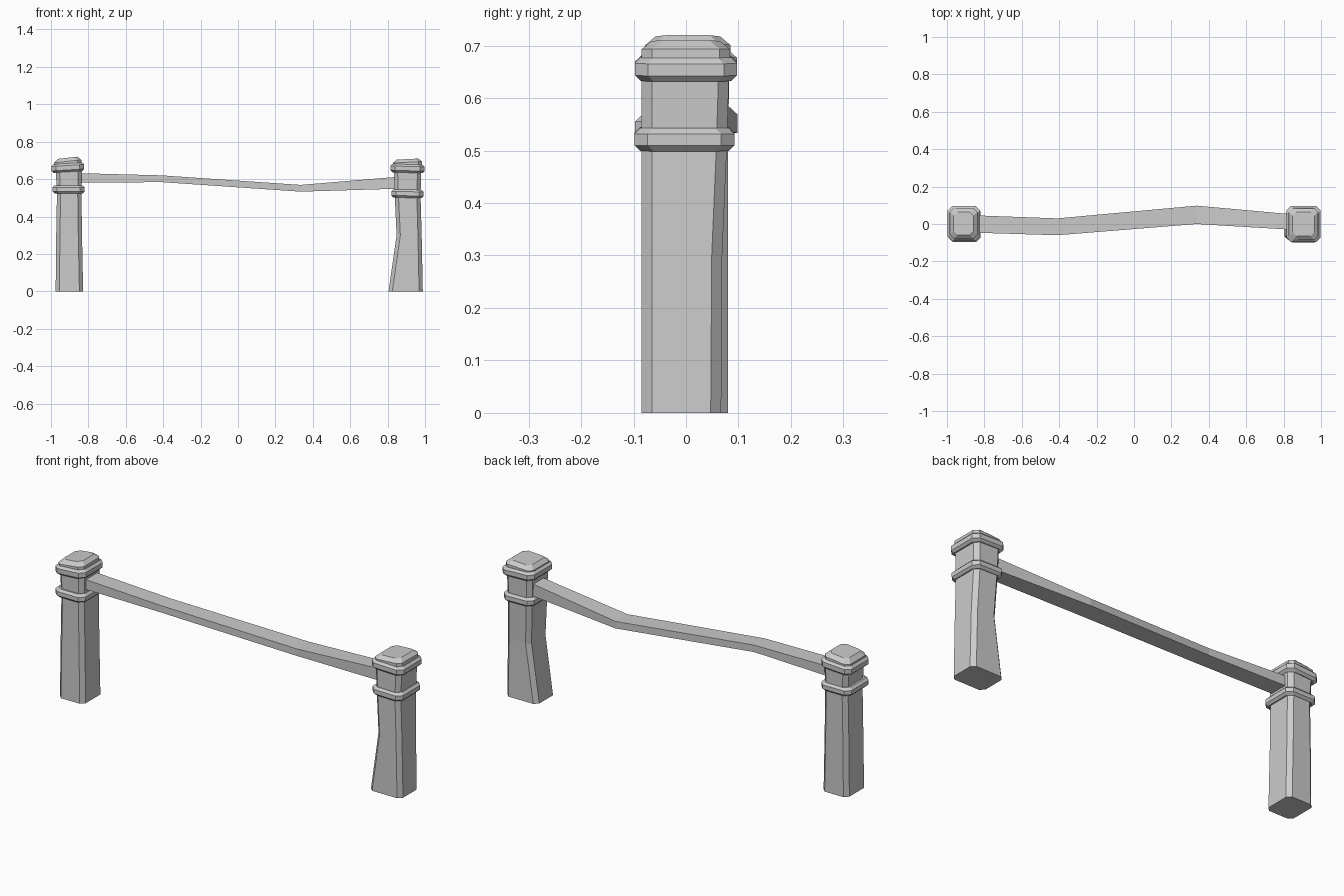
import bpy, bmesh

if "Cube" in bpy.data.objects:
    bpy.data.objects.remove(bpy.data.objects["Cube"])


def loft(name, rings):
    """Solid skinned through closed rings of equal point count."""
    bm = bmesh.new()
    loops = [[bm.verts.new(p) for p in ring] for ring in rings]
    n = len(loops[0])
    for a, b in zip(loops, loops[1:]):
        for i in range(n):
            j = (i + 1) % n
            bm.faces.new((a[i], a[j], b[j], b[i]))
    bm.faces.new(loops[0][::-1])
    bm.faces.new(loops[-1])
    bmesh.ops.recalc_face_normals(bm, faces=bm.faces)
    me = bpy.data.meshes.new(name)
    bm.to_mesh(me)
    bm.free()
    ob = bpy.data.objects.new(name, me)
    bpy.context.collection.objects.link(ob)
    return ob


def octagon(x0, x1, y0, y1, z, c=0.02, slope=0.0):
    """Rectangle with cut corners at height z, tilted along x by slope."""
    pts = [(x0 + c, y0), (x1 - c, y0), (x1, y0 + c), (x1, y1 - c),
           (x1 - c, y1), (x0 + c, y1), (x0, y1 - c), (x0, y0 + c)]
    mid = (x0 + x1) / 2
    return [(x, y, z + slope * (x - mid)) for x, y in pts]


def band(name, x0, x1, y0, y1, z0, z1, slope=0.0):
    """Collar with bevelled upper and lower rims."""
    b = 0.011
    steps = [(b, z0), (0, z0 + b), (0, z1 - b), (b, z1)]
    loft(name, [octagon(x0 + i, x1 - i, y0 + i, y1 - i, z, 0.025, slope)
                for i, z in steps])


def cap(name, x0, x1, y0, y1, zs, slope):
    """Low block with a wide chamfer up to a flat top."""
    steps = zip((0, 0, 0.02), zs)
    loft(name, [octagon(x0 + i, x1 - i, y0 + i, y1 - i, z, 0.02, slope)
                for i, z in steps])


# Left post
loft("left_post", [octagon(-0.975, -0.828, -0.08, 0.08, 0),
                   octagon(-0.972, -0.834, -0.078, 0.08, 0.3),
                   octagon(-0.968, -0.837, -0.078, 0.08, 0.52),
                   octagon(-0.975, -0.835, -0.08, 0.083, 0.66)])
band("left_lower_band", -0.992, -0.82, -0.097, 0.092, 0.523, 0.566)
band("left_upper_band", -0.997, -0.823, -0.09, 0.097, 0.638, 0.684, 0.06)
cap("left_cap", -0.984, -0.838, -0.078, 0.085, (0.66, 0.695, 0.714), 0.11)

# Right post, flared towards the foot
loft("right_post", [octagon(0.805, 0.988, -0.085, 0.067, 0),
                    octagon(0.848, 0.982, -0.085, 0.069, 0.3),
                    octagon(0.838, 0.976, -0.085, 0.078, 0.51),
                    octagon(0.833, 0.98, -0.085, 0.082, 0.65)])
band("right_lower_band", 0.82, 0.993, -0.098, 0.092, 0.5, 0.544, -0.02)
band("right_upper_band", 0.815, 0.998, -0.097, 0.097, 0.634, 0.679, -0.03)
cap("right_cap", 0.828, 0.984, -0.085, 0.084, (0.65, 0.69, 0.707), 0.05)

# Crooked rail: x, y range, z range
stations = [(-0.9, -0.045, 0.048, 0.58, 0.633),
            (-0.41, -0.06, 0.03, 0.584, 0.62),
            (0.335, 0.0, 0.098, 0.533, 0.569),
            (0.9, -0.034, 0.047, 0.55, 0.616)]
loft("rail", [[(x, y0, z0), (x, y1, z0), (x, y1, z1), (x, y0, z1)]
              for x, y0, y1, z0, z1 in stations])
